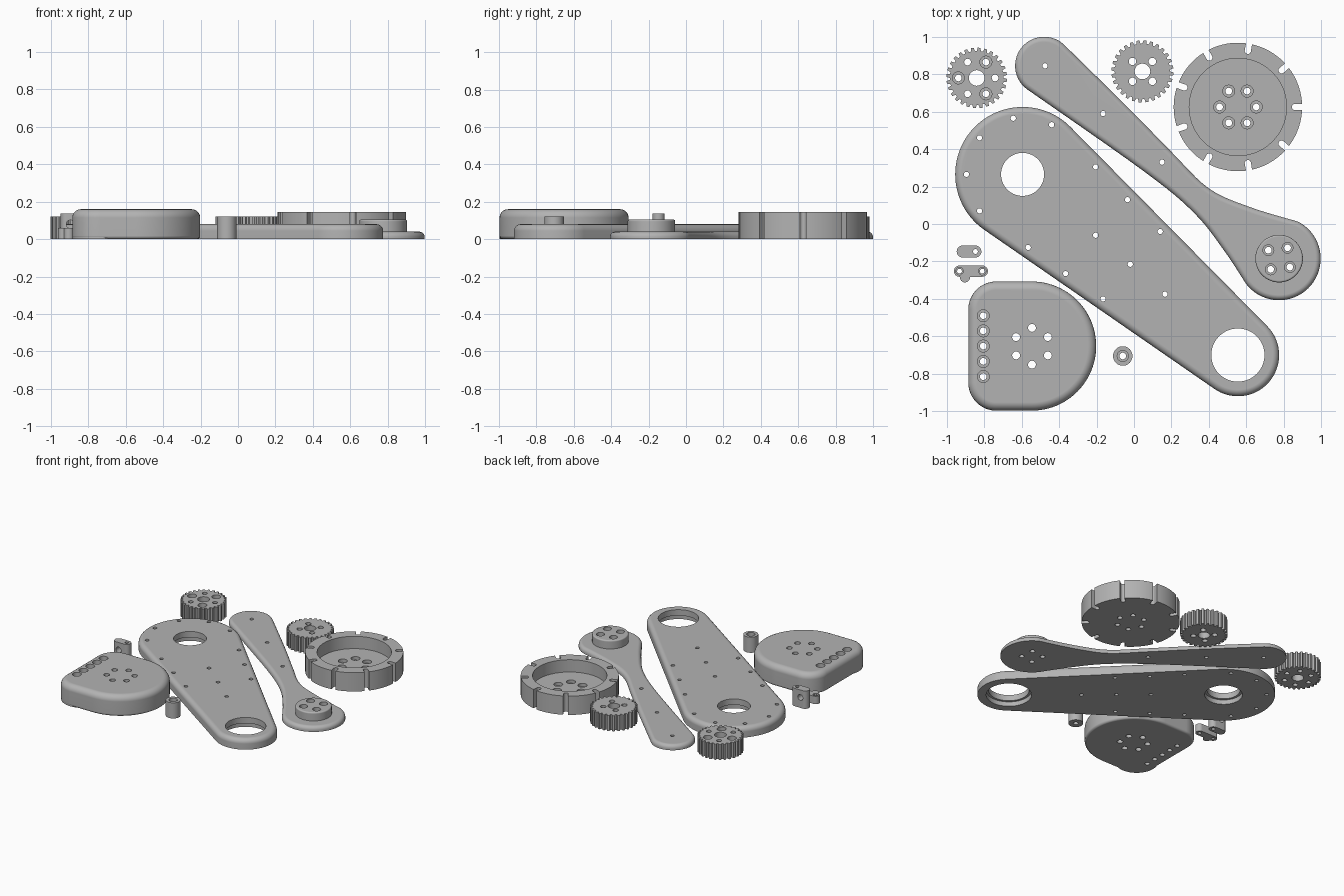
import bpy, bmesh
from math import sin, cos, radians, hypot
from mathutils import Matrix, Vector

if "Cube" in bpy.data.objects:
    bpy.data.objects.remove(bpy.data.objects["Cube"])

grey = bpy.data.materials.new("plain grey")
grey.use_nodes = True
grey.diffuse_color = (0.45, 0.45, 0.45, 1)
grey.node_tree.nodes["Principled BSDF"].inputs["Base Color"].default_value = (0.45, 0.45, 0.45, 1)


def arc(cx, cy, r, start, end, steps=24):
    angles = [radians(start + (end - start) * i / steps) for i in range(steps + 1)]
    return [(cx + r * cos(a), cy + r * sin(a)) for a in angles]


def circle(cx, cy, r, steps=64):
    return arc(cx, cy, r, 0, 360, steps)[:-1]


def polar(cx, cy, r, angles):
    return [(cx + r * cos(radians(a)), cy + r * sin(radians(a))) for a in angles]


def spline(points, steps=6):
    """Smooth path through the points, leaving out both end points."""
    p = [Vector(q) for q in [points[0], *points, points[-1]]]
    path = []
    for a, b, c, d in zip(p, p[1:], p[2:], p[3:]):
        for i in range(steps):
            t = i / steps
            q = b + (c - a) * t / 2 + (a * 2 - b * 5 + c * 4 - d) * t * t / 2 \
                + (b * 3 - a - c * 3 + d) * t ** 3 / 2
            path.append((q.x, q.y))
    return path[1:]


def prism(name, outline, bottom, top, top_round=0, bottom_round=0):
    """Extrude an outline, rounding its top and bottom rims if asked."""
    bm = bmesh.new()
    base = bm.faces.new([bm.verts.new((x, y, bottom)) for x, y in outline])
    grown = bmesh.ops.extrude_face_region(bm, geom=[base])["geom"]
    moved = [v for v in grown if isinstance(v, bmesh.types.BMVert)]
    bmesh.ops.translate(bm, verts=moved, vec=(0, 0, top - bottom))
    bmesh.ops.recalc_face_normals(bm, faces=bm.faces)
    for level, size in ((top, top_round), (bottom, bottom_round)):
        if size:
            rim = [e for e in bm.edges if all(abs(v.co.z - level) < 1e-5 for v in e.verts)]
            bmesh.ops.bevel(bm, geom=rim, offset=size, segments=5, profile=0.5,
                            affect='EDGES', clamp_overlap=False)
    mesh = bpy.data.meshes.new(name)
    bm.to_mesh(mesh)
    bm.free()
    obj = bpy.data.objects.new(name, mesh)
    bpy.context.collection.objects.link(obj)
    mesh.materials.append(grey)
    return obj


def activate(obj):
    bpy.ops.object.select_all(action='DESELECT')
    obj.select_set(True)
    bpy.context.view_layer.objects.active = obj


def drill(obj, centres, r, low=-0.1, high=0.4, sideways=False):
    """Cut round holes, upright or along y, at the given centres."""
    bm = bmesh.new()
    for x, y in centres:
        place = Matrix.Translation((x, y, (low + high) / 2))
        if sideways:
            place = place @ Matrix.Rotation(radians(90), 4, 'X')
        bmesh.ops.create_cone(bm, cap_ends=True, segments=56 if r > 0.05 else 20,
                              radius1=r, radius2=r, depth=high - low, matrix=place)
    mesh = bpy.data.meshes.new("hole_cutter")
    bm.to_mesh(mesh)
    bm.free()
    mesh.materials.append(grey)
    cutter = bpy.data.objects.new("hole_cutter", mesh)
    cutter.hide_render = True
    bpy.context.collection.objects.link(cutter)
    cut = obj.modifiers.new("holes", 'BOOLEAN')
    cut.operation, cut.solver, cut.object = 'DIFFERENCE', 'EXACT', cutter
    activate(obj)
    bpy.ops.object.modifier_apply(modifier=cut.name)
    bpy.data.objects.remove(cutter)


def finish(obj):
    activate(obj)
    bpy.ops.object.shade_smooth_by_angle(angle=radians(30))
    obj.modifiers.new("even shading", 'WEIGHTED_NORMAL').keep_sharp = True


# Broad arm plate
lean = 5.4
axis = -40
arm = prism("broad_arm_plate",
            arc(-0.595, 0.265, 0.36, axis + 90 - lean, axis + 270 + lean, 48)
            + arc(0.555, -0.70, 0.22, axis - 90 + lean, axis + 90 - lean, 36),
            0, 0.08, top_round=0.035)
for centre, r in (((-0.595, 0.265), 0.115), ((0.555, -0.70), 0.142)):
    drill(arm, [centre], r)
    drill(arm, [centre], r + 0.017, high=0.035)
drill(arm, [(-0.645, 0.565), (-0.44, 0.53), (-0.825, 0.46), (-0.895, 0.265), (-0.825, 0.07),
            (-0.565, -0.125), (-0.365, -0.265), (-0.165, -0.40), (-0.205, 0.305),
            (-0.035, 0.13), (0.14, -0.04), (-0.205, -0.06), (-0.02, -0.215),
            (0.165, -0.375)], 0.014)

# Slim arm plate with its raised round boss
head = arc(0.775, -0.185, 0.222, -143, 63, 36)
tail = arc(-0.48, 0.845, 0.155, 45, 235, 36)
upper = spline([head[-1], (0.62, 0.09), (0.40, 0.19), (0.20, 0.385), (-0.02, 0.61), tail[-1 * len(tail)]])
lower = spline([tail[-1], (0.055, 0.28), (0.32, 0.06), (0.48, -0.14), head[0]])
slim = prism("slim_arm_plate", head + upper + tail + lower, 0, 0.04, top_round=0.028)
drill(slim, [(-0.475, 0.845), (-0.165, 0.59), (0.15, 0.33)], 0.014)
boss = prism("slim_arm_boss", circle(0.775, -0.185, 0.127), 0.02, 0.105, top_round=0.01)
boss_holes = polar(0.775, -0.185, 0.073, [52, 142, 232, 322])
for part in (slim, boss):
    drill(part, boss_holes, 0.018)
drill(boss, boss_holes, 0.029, low=0.06)

# Notched wheel with a recessed floor
wx, wy = 0.555, 0.625
outline = []
for a in range(0, 360, 40):
    (nx, ny), = polar(wx, wy, 0.305, [a])
    outline += arc(nx, ny, 0.017, a + 280, a + 80, 8)
    outline += arc(wx, wy, 0.343, a + 2.7, a + 37.3, 10)
wheel = prism("notched_wheel", outline, 0, 0.145)
drill(wheel, [(wx, wy)], 0.26, low=0.05)
wheel_holes = polar(wx, wy, 0.098, range(0, 360, 60))
drill(wheel, wheel_holes, 0.018)
drill(wheel, wheel_holes, 0.032, low=0.025)


# Toothed pulleys
def pulley(name, cx, cy, r, teeth):
    pitch = 360 / teeth
    rim = []
    for i in range(teeth):
        for shift, radius in ((0, r - 0.018), (0.3, r - 0.018), (0.45, r), (0.85, r)):
            rim += polar(cx, cy, radius, [(i + shift) * pitch])
    obj = prism(name, rim, 0, 0.12)
    drill(obj, [(cx, cy)], 0.042)
    return obj


pulley_a = pulley("six_hole_pulley", -0.84, 0.78, 0.162, 28)
drill(pulley_a, polar(-0.84, 0.78, 0.098, range(0, 360, 60)), 0.018)
drill(pulley_a, polar(-0.84, 0.78, 0.098, (60, 180, 300)), 0.032, low=0.06)
pulley_b = pulley("four_hole_pulley", 0.045, 0.815, 0.166, 28)
drill(pulley_b, polar(0.045, 0.815, 0.075, (45, 135, 225, 315)), 0.02)

# Rounded housing with a foot at its front right corner
housing = prism("rounded_housing",
                arc(-0.547, -0.652, 0.345, -90, 90, 48) + arc(-0.735, -0.457, 0.15, 90, 180)
                + arc(-0.735, -0.847, 0.15, 180, 270),
                0, 0.16, top_round=0.045, bottom_round=0.018)
foot = prism("housing_foot", circle(-0.735, -0.847, 0.149, 48), 0, 0.05)
row = [(-0.805, y) for y in (-0.49, -0.571, -0.652, -0.734, -0.815)]
for part in (housing, foot):
    drill(part, row, 0.018)
drill(housing, row, 0.032, low=0.08)
drill(housing, polar(-0.545, -0.653, 0.098, range(30, 390, 60)), 0.021)

# Spacer tube
spacer = prism("spacer_tube", circle(-0.06, -0.705, 0.052, 40), 0, 0.12)
drill(spacer, [(-0.06, -0.705)], 0.018)
drill(spacer, [(-0.06, -0.705)], 0.03, low=0.09)


# Upright bracket and small link
def capsule(x0, x1, y, r):
    return arc(x1, y, r, -90, 90, 12) + arc(x0, y, r, 90, 270, 12)


bracket = prism("upright_bracket", capsule(-0.915, -0.847, -0.147, 0.032), 0, 0.138)
drill(bracket, [(-0.847, -0.147)], 0.013)
drill(bracket, [(-0.895, -0.147)], 0.022, low=-0.02, high=0.18, sideways=True)
link = prism("small_link", capsule(-0.932, -0.81, -0.252, 0.03), 0, 0.06)
link_ear = prism("small_link_ear", circle(-0.903, -0.285, 0.027, 24), 0, 0.059)
ends = [(-0.932, -0.252), (-0.81, -0.252)]
drill(link, ends, 0.013)
drill(link, ends, 0.02, low=0.04)

for part in (arm, slim, boss, wheel, pulley_a, pulley_b, housing, foot, spacer,
             bracket, link, link_ear):
    finish(part)
